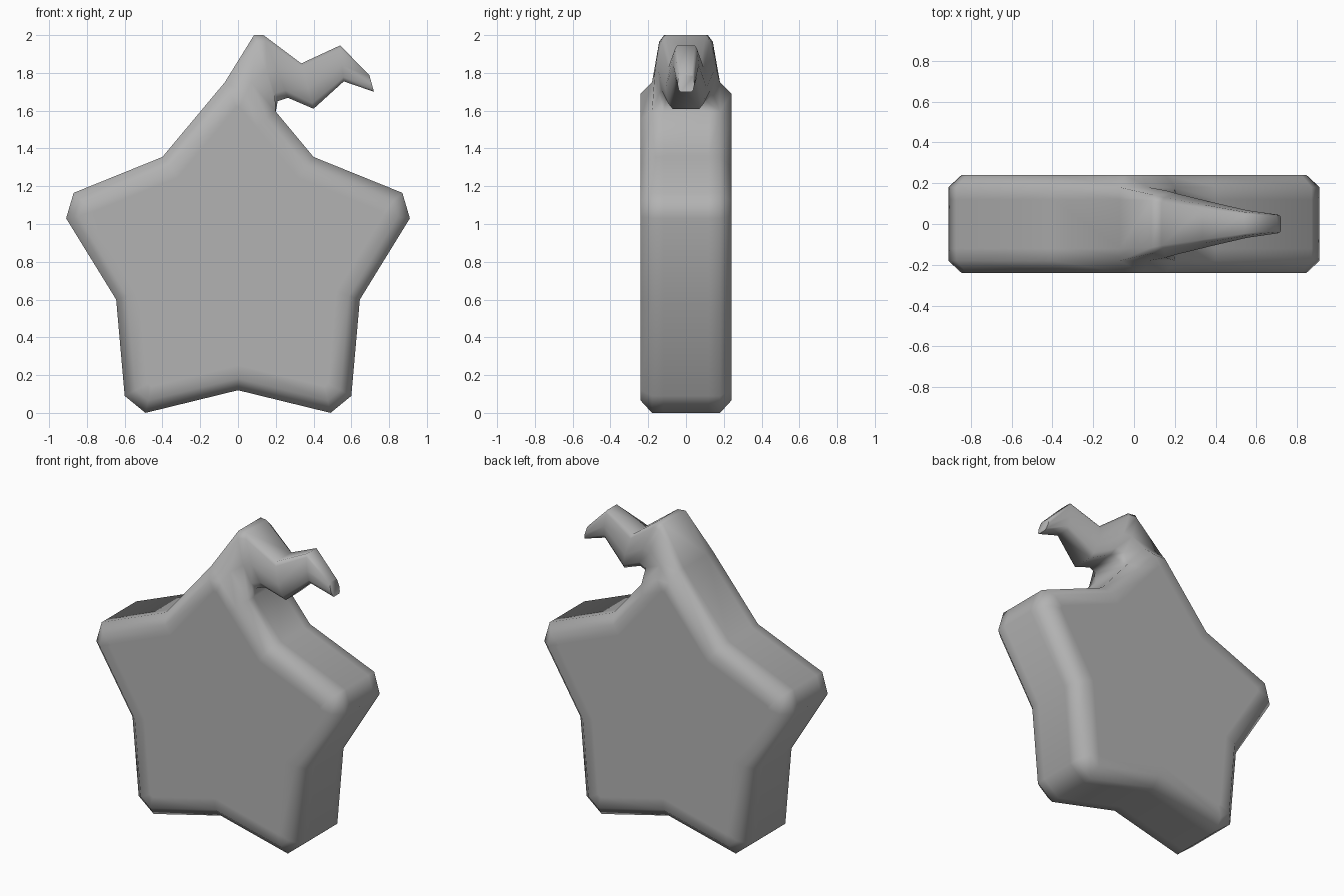
import bpy, bmesh
from mathutils import Vector

cube = bpy.data.objects.get("Cube")
if cube:
    bpy.data.objects.remove(cube, do_unlink=True)

grey = bpy.data.materials.new("plain grey")
grey.use_nodes = True
grey.diffuse_color = (0.45, 0.45, 0.45, 1)
grey.node_tree.nodes["Principled BSDF"].inputs["Base Color"].default_value = (0.45, 0.45, 0.45, 1)


def inset(points, d):
    """Move a counter-clockwise outline inwards by d with mitred corners."""
    result = []
    for i, p in enumerate(points):
        a = (p - points[i - 1]).normalized()
        b = (points[(i + 1) % len(points)] - p).normalized()
        na, nb = Vector((-a.y, a.x)), Vector((-b.y, b.x))
        result.append(p + (na + nb) * d / (1 + na.dot(nb)))
    return result


# Star outline: right half, then mirrored to the left
bottom_notch = (0, 0.12)
arms = [(0.49, 0), (0.60, 0.09), (0.645, 0.60), (0.91, 1.03),
        (0.87, 1.165), (0.40, 1.355)]
curl_foot, crown = (0.20, 1.595), (0.07, 1.75)
mirrored = [(-x, z) for x, z in reversed(arms + [crown])]
outline = [Vector(p) for p in [bottom_notch, *arms, curl_foot, crown, *mirrored]]
n = len(outline)
foot = len(arms) + 1
top_right, top_left = foot + 1, foot + 2

# Bevelled depth profile of the star: (y, inset)
half = [(0.24, 0.13), (0.24, 0.06), (0.18, 0), (0.12, 0)]
profile = [(-y, d) for y, d in half] + half[::-1]

bm = bmesh.new()
rows = [[bm.verts.new((p.x, y, p.y)) for p in inset(outline, d)] for y, d in profile]
for r in range(len(rows) - 1):
    for i in range(n):
        # Leave the top open where the curl grows out
        if 2 <= r <= 4 and i in (foot, top_right):
            continue
        j = (i + 1) % n
        bm.faces.new((rows[r][i], rows[r][j], rows[r + 1][j], rows[r + 1][i]))
bm.faces.new(rows[0])
bm.faces.new(rows[-1])

# Curled tip: rings between an upper and a lower edge, with half width
stations = [((0.085, 2.0), (0.21, 1.65), 0.165),
            ((0.135, 2.0), (0.265, 1.668), 0.15),
            ((0.335, 1.85), (0.40, 1.61), 0.11),
            ((0.54, 1.945), (0.56, 1.755), 0.068),
            ((0.695, 1.79), (0.72, 1.70), 0.045)]
section = [(-0.86, 0.1), (-0.7, 0), (0.7, 0), (0.86, 0.1), (1, 0.55),
           (0.86, 0.88), (0.65, 1), (-0.65, 1), (-0.86, 0.88), (-1, 0.55)]
ring = ([rows[r][top_left] for r in range(2, 6)] + [rows[5][top_right]]
        + [rows[r][foot] for r in range(5, 1, -1)] + [rows[2][top_right]])
for upper, lower, w in stations:
    new = []
    for side, t in section:
        p = Vector(upper).lerp(Vector(lower), t)
        new.append(bm.verts.new((p.x, side * w, p.y)))
    for i in range(len(ring)):
        j = (i + 1) % len(ring)
        bm.faces.new((ring[i], ring[j], new[j], new[i]))
    ring = new
bm.faces.new(ring)

bmesh.ops.recalc_face_normals(bm, faces=bm.faces[:])
mesh = bpy.data.meshes.new("star_with_curled_tip")
bm.to_mesh(mesh)
bm.free()
mesh.materials.append(grey)
star = bpy.data.objects.new("star_with_curled_tip", mesh)
bpy.context.collection.objects.link(star)

# Smooth shading, sharp only around the small end of the curl
bpy.ops.object.select_all(action='DESELECT')
star.select_set(True)
bpy.context.view_layer.objects.active = star
bpy.ops.object.shade_smooth_by_angle(angle=1.2)
